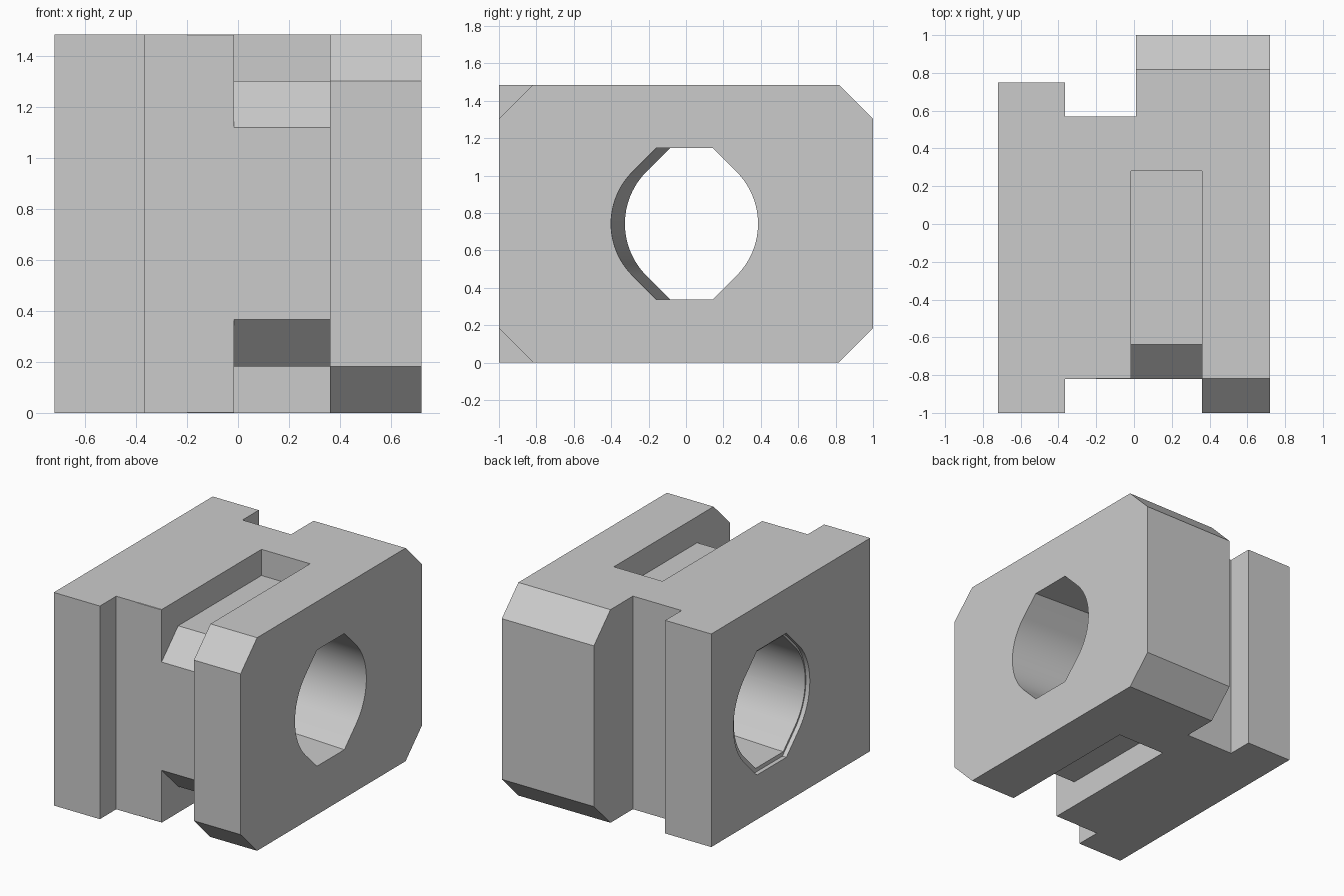
import bpy, bmesh
from math import sin, cos, radians, sqrt

cube = bpy.data.objects.get("Cube")
if cube:
    bpy.data.objects.remove(cube, do_unlink=True)

grey = bpy.data.materials.new("plain grey")
grey.use_nodes = True
colour = (0.6, 0.6, 0.6, 1)
grey.diffuse_color = colour
grey.node_tree.nodes["Principled BSDF"].inputs["Base Color"].default_value = colour

HEIGHT = 1.485
MID = HEIGHT / 2


def loft(name, start, end):
    """Solid between two matching loops of 3D points."""
    bm = bmesh.new()
    a = [bm.verts.new(p) for p in start]
    b = [bm.verts.new(p) for p in end]
    bm.faces.new(a)
    bm.faces.new(b)
    for i in range(len(a)):
        j = (i + 1) % len(a)
        bm.faces.new((a[i], a[j], b[j], b[i]))
    bmesh.ops.recalc_face_normals(bm, faces=bm.faces)
    mesh = bpy.data.meshes.new(name)
    bm.to_mesh(mesh)
    bm.free()
    mesh.materials.append(grey)
    obj = bpy.data.objects.new(name, mesh)
    bpy.context.collection.objects.link(obj)
    return obj


def prism_x(name, profile, x0, x1):
    return loft(name, [(x0, y, z) for y, z in profile], [(x1, y, z) for y, z in profile])


def hole_loop(x, centre_y, r):
    """Circle drawn out by 45 degree tangents to clipped flats above and below."""
    flat = r * 1.03
    half = r * sqrt(2) - flat
    pts = []
    for side in (1, -1):
        pts.append((-side * -half, -side * flat))
        for i in range(25):
            t = radians(-45 + 90 * i / 24)
            pts.append((side * r * cos(t), side * r * sin(t)))
        pts.append((side * half, side * flat))
    return [(x, centre_y + y, MID + z) for y, z in pts]


# Block body with its vertical grooves
plan = [(-0.72, -1), (-0.365, -1), (-0.365, -0.82), (0.36, -0.82), (0.36, -1), (0.72, -1),
        (0.72, 1), (0.01, 1), (0.01, 0.57), (-0.365, 0.57), (-0.365, 0.75), (-0.72, 0.75)]
body = loft("block_body", [(x, y, 0) for x, y in plan], [(x, y, HEIGHT) for x, y in plan])

cutters = []
for level, flip in (("top", 1), ("bottom", -1)):
    # Corner chamfers of the thick plate
    for end, side in (("front", -1), ("back", 1)):
        tri = [(side * 0.72, 0.84), (side * 1.1, 0.84), (side * 1.1, 0.46)]
        tri = [(y, MID + flip * z) for y, z in tri]
        cutters.append(prism_x(f"{level}_{end}_chamfer_cutter", tri, -0.2, 0.9))
    # Slot with a sloped mouth
    slot = [(0.28, 0.9), (0.28, 0.56), (-0.637, 0.56), (-0.9, 0.297), (-0.9, 0.9)]
    slot = [(y, MID + flip * z) for y, z in slot]
    cutters.append(prism_x(f"{level}_slot_cutter", slot, -0.015, 0.36))

# Slightly slanted through hole and shallow counterbore
R = 0.393
cutters.append(loft("hole_cutter", hole_loop(0.912, -0.018, R), hole_loop(-0.912, 0.078, R)))
cutters.append(loft("counterbore_cutter", hole_loop(-0.9, 0.085, 0.42), hole_loop(-0.69, 0.085, 0.42)))

bpy.context.view_layer.objects.active = body
for cutter in cutters:
    mod = body.modifiers.new(cutter.name, "BOOLEAN")
    mod.operation = "DIFFERENCE"
    mod.solver = "EXACT"
    mod.object = cutter
    bpy.ops.object.modifier_apply(modifier=mod.name)
    bpy.data.objects.remove(cutter, do_unlink=True)

bpy.ops.object.select_all(action="DESELECT")
body.select_set(True)
bpy.ops.object.shade_smooth_by_angle(angle=radians(30))
